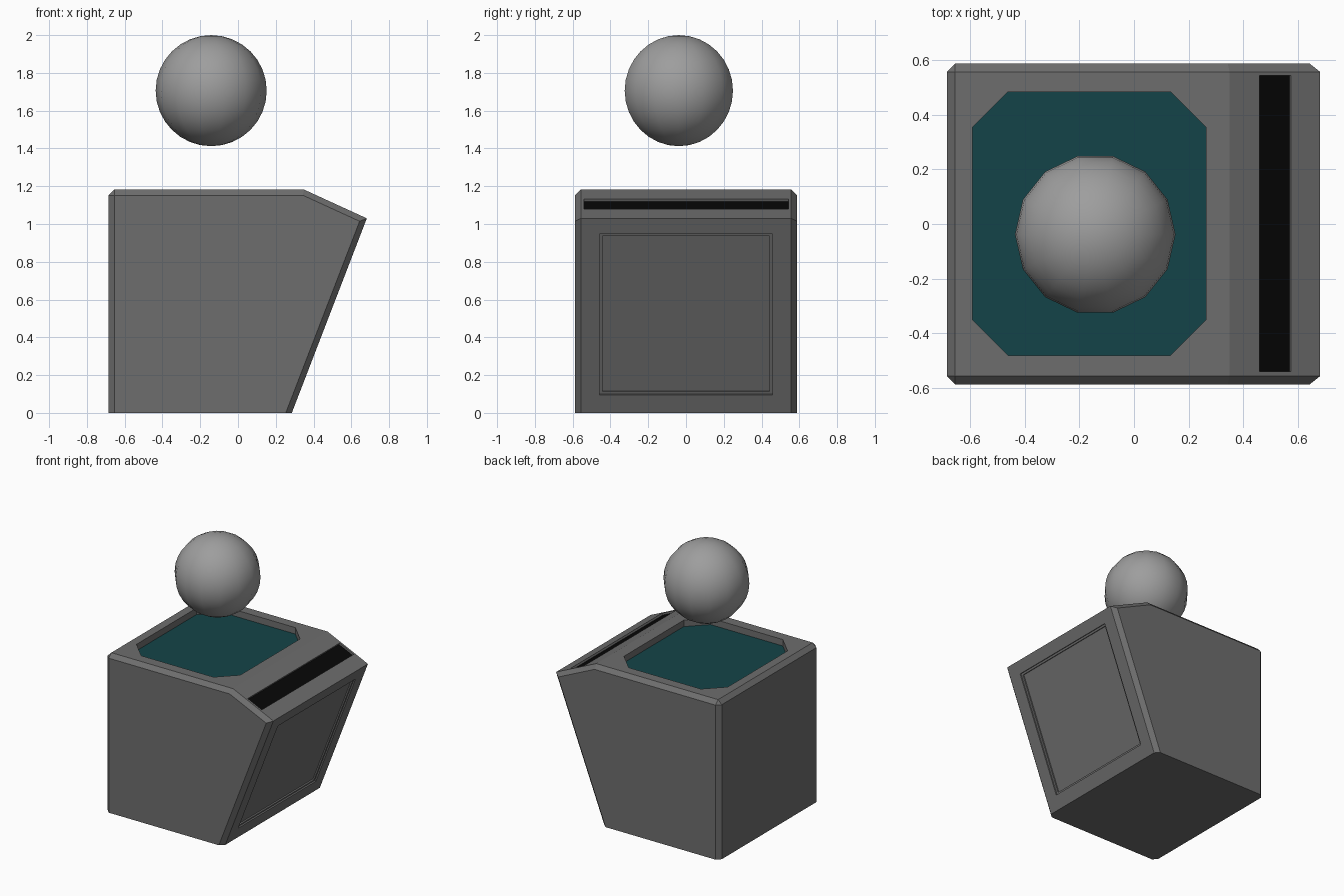
import bpy, bmesh, math
from mathutils import Matrix, Vector

if "Cube" in bpy.data.objects:
    bpy.data.objects.remove(bpy.data.objects["Cube"])

HALF_Y = 0.587
PROFILE = [(-0.685, 0), (0.285, 0), (0.682, 1.03), (0.35, 1.182), (-0.685, 1.182)]


def colour(obj, rgb):
    mat = bpy.data.materials.new(obj.name + "_colour")
    mat.diffuse_color = (*rgb, 1)
    mat.use_nodes = True
    mat.node_tree.nodes["Principled BSDF"].inputs["Base Color"].default_value = mat.diffuse_color
    obj.data.materials.append(mat)


def make_object(name, bm, rgb=None):
    mesh = bpy.data.meshes.new(name)
    bm.to_mesh(mesh)
    bm.free()
    obj = bpy.data.objects.new(name, mesh)
    bpy.context.collection.objects.link(obj)
    if rgb:
        colour(obj, rgb)
    return obj


def prism(points, lo, hi, frame):
    """Closed solid: a 2D outline between two heights of a local frame."""
    bm = bmesh.new()
    a = [bm.verts.new((u, v, lo)) for u, v in points]
    b = [bm.verts.new((u, v, hi)) for u, v in points]
    bm.faces.new(a[::-1])
    bm.faces.new(b)
    for i in range(len(a)):
        j = (i + 1) % len(a)
        bm.faces.new((a[i], a[j], b[j], b[i]))
    bm.transform(frame)
    bmesh.ops.recalc_face_normals(bm, faces=bm.faces)
    bm.normal_update()
    return bm


def face_frame(start, end):
    """Frame on a sloped face: u down the slope, v along world y, w outward."""
    p, q = Vector((start[0], 0, start[1])), Vector((end[0], 0, end[1]))
    u, v = (q - p).normalized(), Vector((0, 1, 0))
    rot = Matrix((u, v, u.cross(v))).transposed().to_4x4()
    return Matrix.Translation(p) @ rot


def rect(u0, u1, v0, v1):
    return [(u0, v0), (u1, v0), (u1, v1), (u0, v1)]


def octagon(u0, u1, v0, v1, c):
    return [(u0 + c, v0), (u1 - c, v0), (u1, v0 + c), (u1, v1 - c),
            (u1 - c, v1), (u0 + c, v1), (u0, v1 - c), (u0, v0 + c)]


def chamfered(edge):
    a, b = (v.co for v in edge.verts)
    if max(a.z, b.z) < 0.01:
        return False
    return abs(a.y - b.y) < 0.01 or (max(a.x, b.x) < -0.6 and min(a.z, b.z) > 1)


# body: side profile extruded across y, chamfered except at base and front creases
side = Matrix(((1, 0, 0, 0), (0, 0, 1, 0), (0, 1, 0, 0), (0, 0, 0, 1)))
bm = prism(PROFILE, -HALF_Y, HALF_Y, side)
bmesh.ops.bevel(bm, geom=[e for e in bm.edges if chamfered(e)], offset=0.03,
                offset_type='OFFSET', segments=1, affect='EDGES', profile=0.5)
bmesh.ops.recalc_face_normals(bm, faces=bm.faces)
body = make_object("body", bm, (0.155, 0.155, 0.155))


def recess(name, points, depth, frame):
    cutter = make_object(name + "_cutter", prism(points, -depth, 0.04, frame),
                         (0.155, 0.155, 0.155))
    cutter.hide_render = True
    cutter.hide_viewport = True
    mod = body.modifiers.new(name, 'BOOLEAN')
    mod.operation = 'DIFFERENCE'
    mod.solver = 'EXACT'
    mod.object = cutter


# octagonal tray in the top, with a coloured floor
top = Matrix.Translation((0, 0, 1.182))
tray = octagon(-0.592, 0.264, -0.481, 0.484, 0.13)
recess("tray", tray, 0.05, top)
make_object("tray_floor", prism(tray, -0.052, -0.048, top), (0.007, 0.057, 0.065))

# dark slot across the sloped strip
strip = face_frame(PROFILE[3], PROFILE[2])
slot = rect(0.12, 0.248, -0.541, 0.543)
recess("slot", slot, 0.016, strip)
make_object("slot_floor", prism(slot, -0.018, -0.014, strip), (0.002, 0.002, 0.002))

# stepped, recessed panel in the leaning face
lean = face_frame(PROFILE[2], PROFILE[1])
stretch = math.hypot(0.397, 1.03) / 1.03
u0, u1 = (1.03 - 0.946) * stretch, (1.03 - 0.096) * stretch
recess("panel_step", rect(u0, u1, -0.457, 0.457), 0.01, lean)
recess("panel", rect(u0 + 0.014, u1 - 0.014, -0.443, 0.443), 0.02, lean)

# floating ball
bpy.ops.mesh.primitive_uv_sphere_add(segments=14, ring_count=16, radius=0.294,
                                     location=(-0.142, -0.038, 1.706),
                                     rotation=(0, 0, math.pi / 2))
ball = bpy.context.object
ball.name = "floating_ball"
bpy.ops.object.shade_smooth()
colour(ball, (0.34, 0.34, 0.34))
